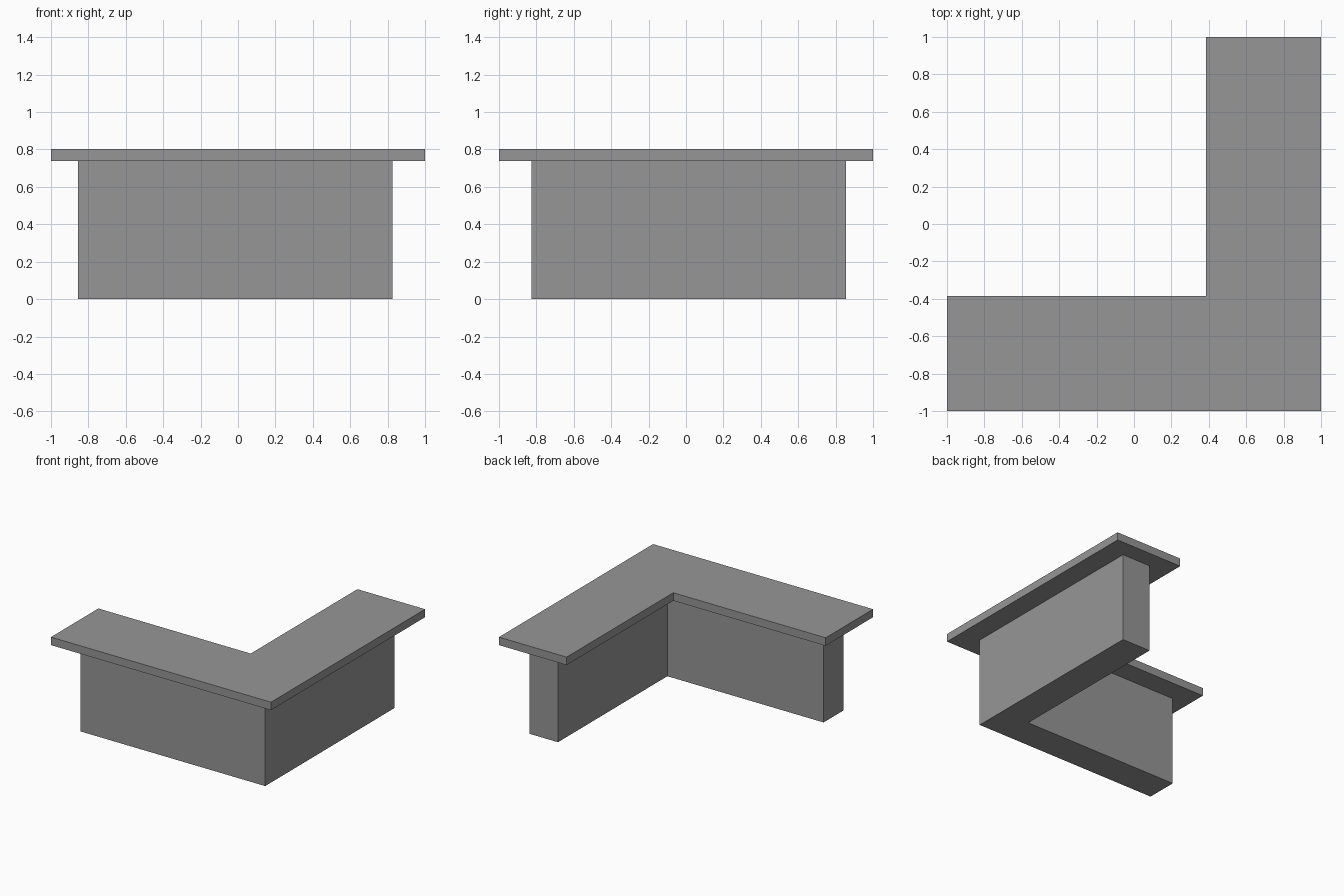
import bpy
import bmesh

cube = bpy.data.objects.get("Cube")
if cube:
    bpy.data.objects.remove(cube, do_unlink=True)

grey = bpy.data.materials.new("mid_grey")
grey.use_nodes = True
colour = (0.305, 0.305, 0.305, 1)
grey.diffuse_color = colour
grey.node_tree.nodes["Principled BSDF"].inputs["Base Color"].default_value = colour


def l_slab(name, outer, inner, end, bottom, top):
    """Extrude an L outline that is mirrored about its diagonal corner."""
    outline = [(outer, -outer), (outer, end), (inner, end),
               (inner, -inner), (-end, -inner), (-end, -outer)]
    bm = bmesh.new()
    face = bm.faces.new([bm.verts.new((x, y, bottom)) for x, y in outline])
    extruded = bmesh.ops.extrude_face_region(bm, geom=[face])["geom"]
    verts = [v for v in extruded if isinstance(v, bmesh.types.BMVert)]
    bmesh.ops.translate(bm, verts=verts, vec=(0, 0, top - bottom))
    bmesh.ops.recalc_face_normals(bm, faces=bm.faces)
    mesh = bpy.data.meshes.new(name)
    bm.to_mesh(mesh)
    bm.free()
    mesh.materials.append(grey)
    obj = bpy.data.objects.new(name, mesh)
    bpy.context.collection.objects.link(obj)
    return obj


# Counter base wall
l_slab("counter_base", outer=0.825, inner=0.565, end=0.855, bottom=0, top=0.737)

# Overhanging counter top
l_slab("counter_top", outer=1, inner=0.385, end=1, bottom=0.737, top=0.803)
